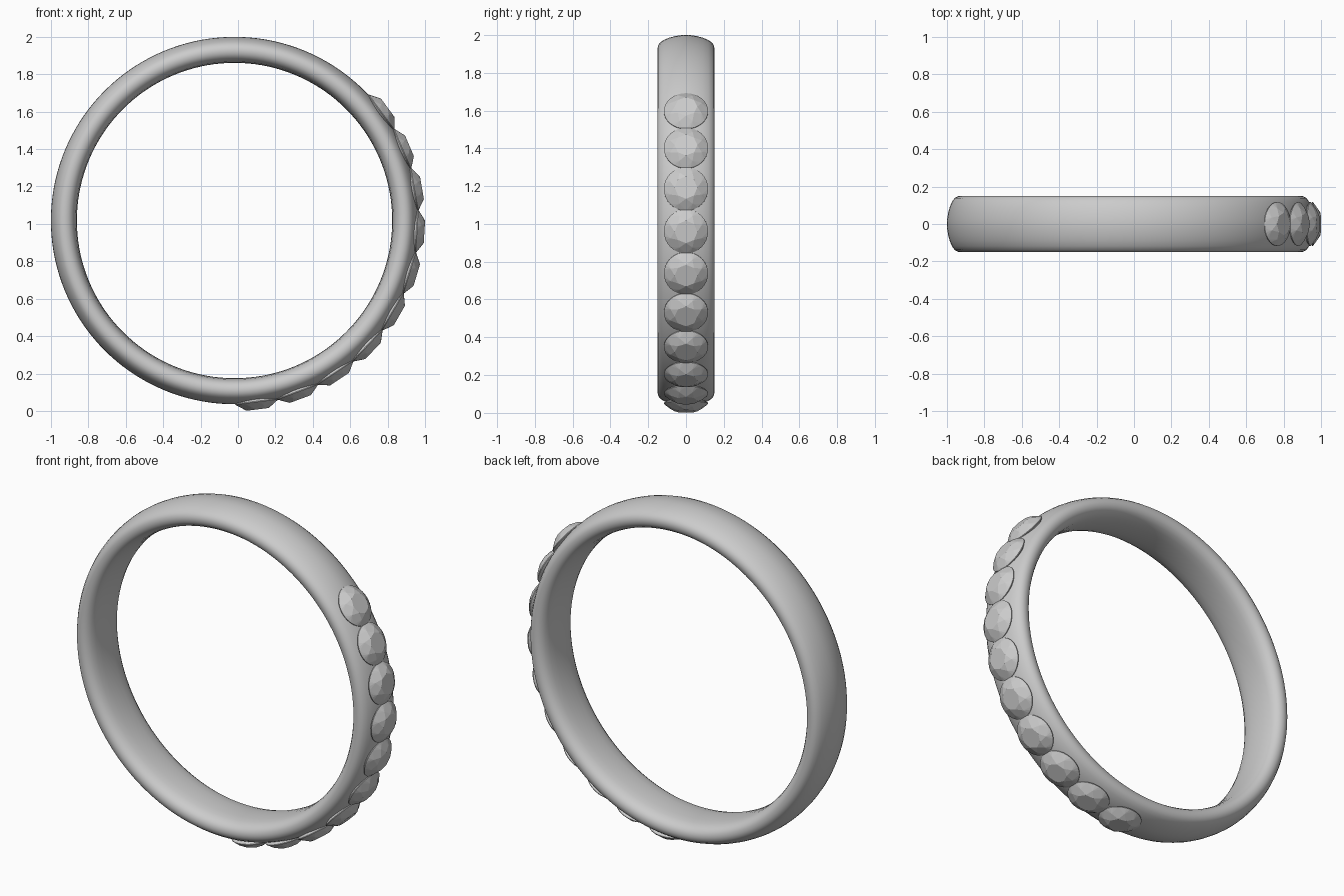
import bpy, bmesh
from math import sin, cos, pi, radians
from mathutils import Matrix, Vector

if "Cube" in bpy.data.objects:
    bpy.data.objects.remove(bpy.data.objects["Cube"])

CENTRE = Vector((-0.0185, 0, 1.018))


def finish(bm, name):
    bmesh.ops.recalc_face_normals(bm, faces=bm.faces)
    mesh = bpy.data.meshes.new(name)
    bm.to_mesh(mesh)
    bm.free()
    return mesh


def add(mesh, name):
    obj = bpy.data.objects.new(name, mesh)
    bpy.context.collection.objects.link(obj)
    return obj


# Band: half profile (radius, y) mirrored, then swept round the y axis
half = [(0.982, 0), (0.980, 0.03), (0.975, 0.06), (0.967, 0.09), (0.955, 0.118),
        (0.941, 0.138), (0.925, 0.148), (0.908, 0.151), (0.890, 0.148),
        (0.873, 0.138), (0.859, 0.118), (0.850, 0.09), (0.845, 0.05), (0.843, 0)]
profile = half + [(r, -y) for r, y in half[-2:0:-1]]
SEG = 144
bm = bmesh.new()
rings = []
for i in range(SEG):
    a = 2 * pi * i / SEG
    rings.append([bm.verts.new((r * cos(a), y, r * sin(a))) for r, y in profile])
n = len(profile)
for i in range(SEG):
    p, q = rings[i], rings[(i + 1) % SEG]
    for j in range(n):
        k = (j + 1) % n
        bm.faces.new((p[j], p[k], q[k], q[j]))
for f in bm.faces:
    f.smooth = True
band = add(finish(bm, "band"), "band")
band.location = CENTRE

# Gem: brilliant cut with octagonal table, kite facets and a round girdle
bm = bmesh.new()


def circle(count, r, z, offset=0.0):
    return [bm.verts.new((r * cos(2 * pi * (i + offset) / count),
                          r * sin(2 * pi * (i + offset) / count), z))
            for i in range(count)]


table = circle(8, 0.060, 0.042)
mid = circle(8, 0.090, 0.025, 0.5)
girdle = circle(32, 0.117, 0.002)
lower = circle(32, 0.117, -0.002)
culet = bm.verts.new((0, 0, -0.085))
bm.faces.new(table)
for i in range(8):
    bm.faces.new((table[i], mid[i], table[(i + 1) % 8]))
    bm.faces.new((table[i], mid[i - 1], girdle[4 * i], mid[i]))
    for j in range(4 * i, 4 * i + 4):
        bm.faces.new((mid[i], girdle[j], girdle[(j + 1) % 32]))
for j in range(32):
    k = (j + 1) % 32
    bm.faces.new((girdle[j], lower[j], lower[k], girdle[k]))
    bm.faces.new((lower[j], culet, lower[k]))
gem_mesh = finish(bm, "gem")

# Ten gems set side by side along the lower right of the band
for i in range(10):
    angle = 36.4 - 13.27 * i
    a = radians(angle)
    gem = add(gem_mesh, f"gem_{i + 1}")
    gem.matrix_world = (Matrix.Translation(CENTRE + 0.975 * Vector((cos(a), 0, sin(a))))
                        @ Matrix.Rotation(radians(90 - angle), 4, 'Y'))
